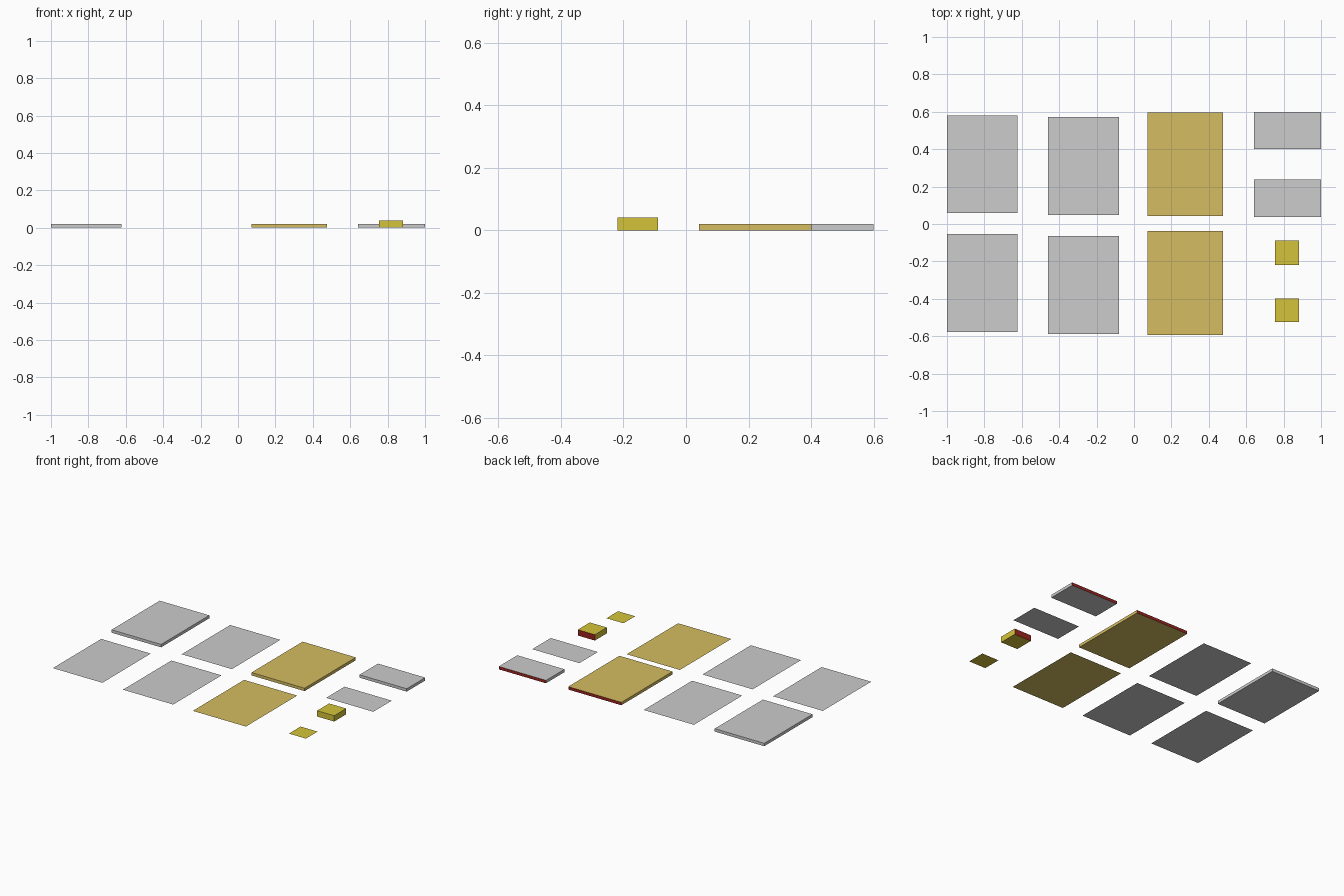
import bpy, bmesh
from mathutils import Matrix

if "Cube" in bpy.data.objects:
    bpy.data.objects.remove(bpy.data.objects["Cube"])


def material(name, srgb):
    m = bpy.data.materials.new(name)
    lin = [((c / 255 + 0.055) / 1.055) ** 2.4 for c in srgb]
    m.diffuse_color = (*lin, 1)
    m.use_nodes = True
    m.node_tree.nodes["Principled BSDF"].inputs["Base Color"].default_value = m.diffuse_color
    return m


white = material("white_paper", (204, 204, 204))
legal = material("legal_yellow", (213, 189, 98))
yellow = material("sticky_yellow", (213, 196, 58))
red = material("red_binding", (155, 36, 32))


def add_mesh(name, bm, mats):
    me = bpy.data.meshes.new(name)
    bm.to_mesh(me)
    bm.free()
    for m in mats:
        me.materials.append(m)
    bpy.context.collection.objects.link(bpy.data.objects.new(name, me))


def sheet(name, x0, x1, y0, y1, mat):
    """Single loose sheet lying flat."""
    bm = bmesh.new()
    bm.faces.new([bm.verts.new(p) for p in
                  ((x0, y0, 0), (x1, y0, 0), (x1, y1, 0), (x0, y1, 0))])
    add_mesh(name, bm, [mat])


def pad(name, x0, x1, y0, y1, h, mat, bound=True):
    """Stack of sheets; bound pads get a red back edge."""
    bm = bmesh.new()
    bmesh.ops.create_cube(bm, size=1, matrix=(
        Matrix.Translation(((x0 + x1) / 2, (y0 + y1) / 2, h / 2))
        @ Matrix.Diagonal((x1 - x0, y1 - y0, h, 1))))
    bm.normal_update()
    if bound:
        for f in bm.faces:
            f.material_index = int(f.normal.y > 0.5)
    add_mesh(name, bm, [mat, red] if bound else [mat])


# Plain paper: stack and loose sheet
pad("paper_stack", -1.0, -0.624, 0.058, 0.58, 0.02, white, bound=False)
sheet("paper_sheet", -1.0, -0.624, -0.578, -0.054, white)

# Two more loose pages
sheet("page_back", -0.461, -0.08, 0.048, 0.573, white)
sheet("page_front", -0.461, -0.08, -0.588, -0.064, white)

# Legal pad and its sheet
pad("legal_pad", 0.073, 0.476, 0.042, 0.596, 0.02, legal)
sheet("legal_sheet", 0.073, 0.476, -0.594, -0.038, legal)

# Small notepad and its sheet
pad("notepad", 0.642, 1.0, 0.4, 0.6, 0.02, white)
sheet("notepad_sheet", 0.642, 1.0, 0.038, 0.238, white)

# Sticky notes and a single note
pad("sticky_notes", 0.754, 0.883, -0.219, -0.089, 0.04, yellow)
sheet("sticky_note", 0.754, 0.883, -0.525, -0.399, yellow)
